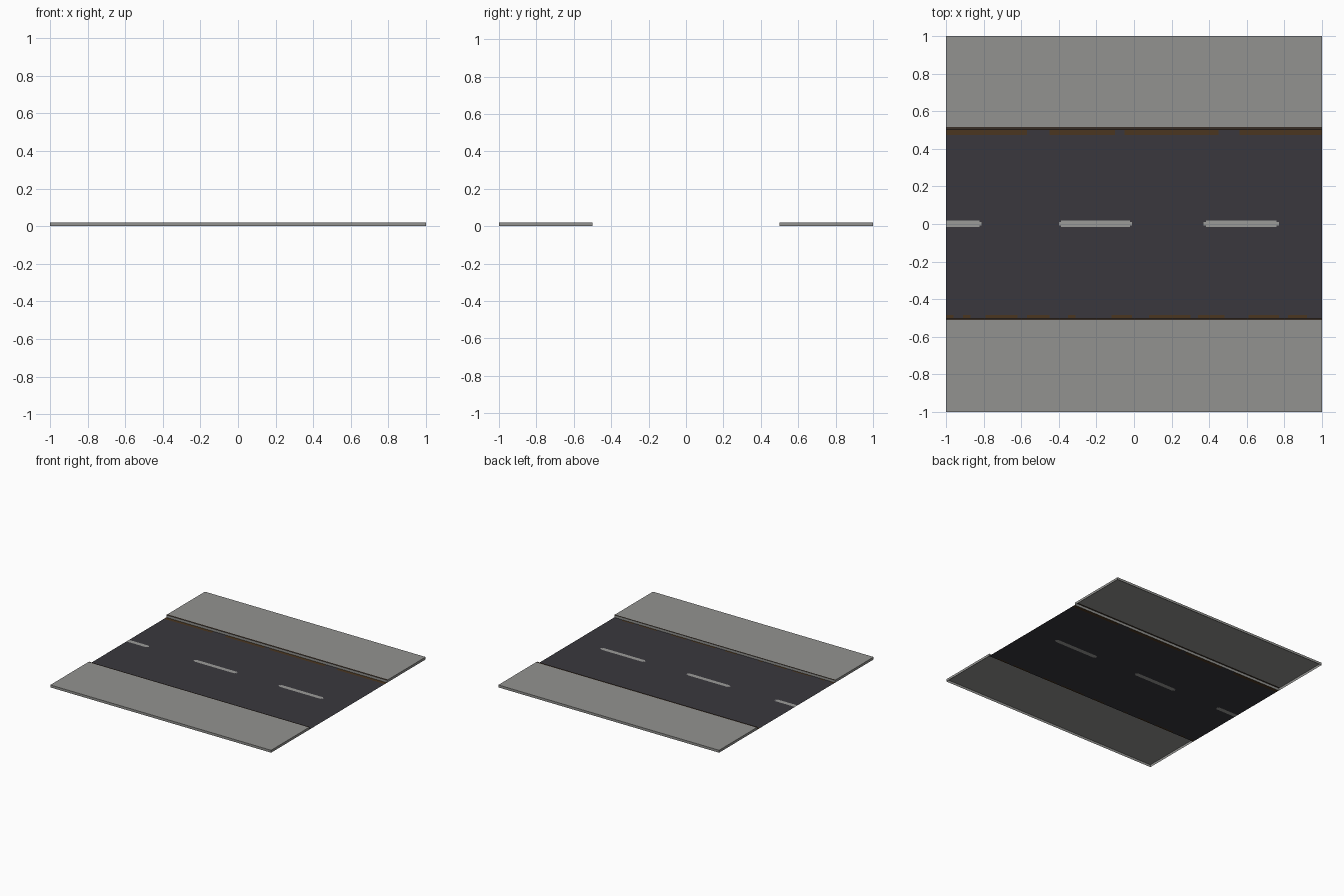
import bpy, bmesh

if "Cube" in bpy.data.objects:
    bpy.data.objects.remove(bpy.data.objects["Cube"])

EDGE = 0.50      # half width of the carriageway
H = 0.02         # kerb height


def material(name, rgb):
    m = bpy.data.materials.new(name)
    m.diffuse_color = (*rgb, 1.0)
    m.use_nodes = True
    m.node_tree.nodes["Principled BSDF"].inputs["Base Color"].default_value = m.diffuse_color
    return m


asphalt = material("dark asphalt", (0.041, 0.039, 0.048))
concrete = material("grey concrete", (0.290, 0.290, 0.278))
paint = material("pale line paint", (0.330, 0.330, 0.318))
dirt = material("brown gutter dirt", (0.070, 0.037, 0.014))
grime = material("dark kerb grime", (0.040, 0.028, 0.020))


def finish(name, bm, mats):
    me = bpy.data.meshes.new(name)
    bm.to_mesh(me)
    bm.free()
    for m in mats:
        me.materials.append(m)
    ob = bpy.data.objects.new(name, me)
    bpy.context.collection.objects.link(ob)
    return ob


def sheet(bm, xs, ys, z, rule):
    """Flat upward-facing grid whose cells are coloured by rule(x, y)."""
    xs, ys = sorted(set(xs)), sorted(set(ys))
    v = [[bm.verts.new((x, y, z)) for y in ys] for x in xs]
    for i in range(len(xs) - 1):
        for j in range(len(ys) - 1):
            f = bm.faces.new((v[i][j], v[i + 1][j], v[i + 1][j + 1], v[i][j + 1]))
            f.material_index = rule((xs[i] + xs[i + 1]) / 2, (ys[j] + ys[j + 1]) / 2)


# Road surface with cut-in centre dashes and dirty gutters
dashes = [(-1.02, -0.81), (-0.40, -0.01), (0.37, 0.77)]
far_dirt = [(-1, -0.57), (-0.45, -0.10), (-0.05, 0.45), (0.56, 1)]
near_dirt = [(-1, -0.96), (-0.91, -0.87), (-0.79, -0.62), (-0.57, -0.45),
             (-0.35, -0.31), (-0.12, -0.01), (0.08, 0.30), (0.34, 0.48),
             (0.61, 0.77), (0.82, 0.92)]
TIP = 0.012


def inside(x, spans, inset=0.0):
    return any(a + inset < x < b - inset for a, b in spans)


def road_rule(x, y):
    if -0.015 < y < 0.019:
        return 1 if inside(x, dashes, 0 if -0.007 < y < 0.011 else TIP) else 0
    if y > 0.472:
        return 2 if inside(x, far_dirt) else 0
    if y < -0.485:
        return 2 if inside(x, near_dirt) else 0
    return 0


cuts = [-1, 1]
for a, b in dashes:
    cuts += [a, a + TIP, b - TIP, b]
for a, b in far_dirt + near_dirt:
    cuts += [a, b]
cuts = [c for c in cuts if -1 <= c <= 1]
bm = bmesh.new()
sheet(bm, cuts, [-EDGE, -0.485, -0.015, -0.007, 0.011, 0.019, 0.472, EDGE], 0, road_rule)
finish("road", bm, [asphalt, paint, dirt])


# Raised pavements: a top with a grimy kerb lip and walls down to the ground, open below
def pavement(name, y0, y1, lip):
    bm = bmesh.new()
    sheet(bm, [-1, 1], [y0, y1, lip], H, lambda x, y: 1 if abs(y) < abs(lip) else 0)
    rim = [e for e in bm.edges if e.is_boundary]
    new = bmesh.ops.extrude_edge_only(bm, edges=rim)["geom"]
    for g in new:
        if isinstance(g, bmesh.types.BMVert):
            g.co.z = 0
        elif isinstance(g, bmesh.types.BMFace):
            g.material_index = 0
    bmesh.ops.recalc_face_normals(bm, faces=bm.faces)
    top = max(bm.faces, key=lambda f: f.calc_center_median().z)
    if top.normal.z < 0:
        bmesh.ops.reverse_faces(bm, faces=bm.faces)
    finish(name, bm, [concrete, grime])


pavement("back_pavement", EDGE, 1, EDGE + 0.015)
pavement("front_pavement", -1, -EDGE, -EDGE - 0.010)
